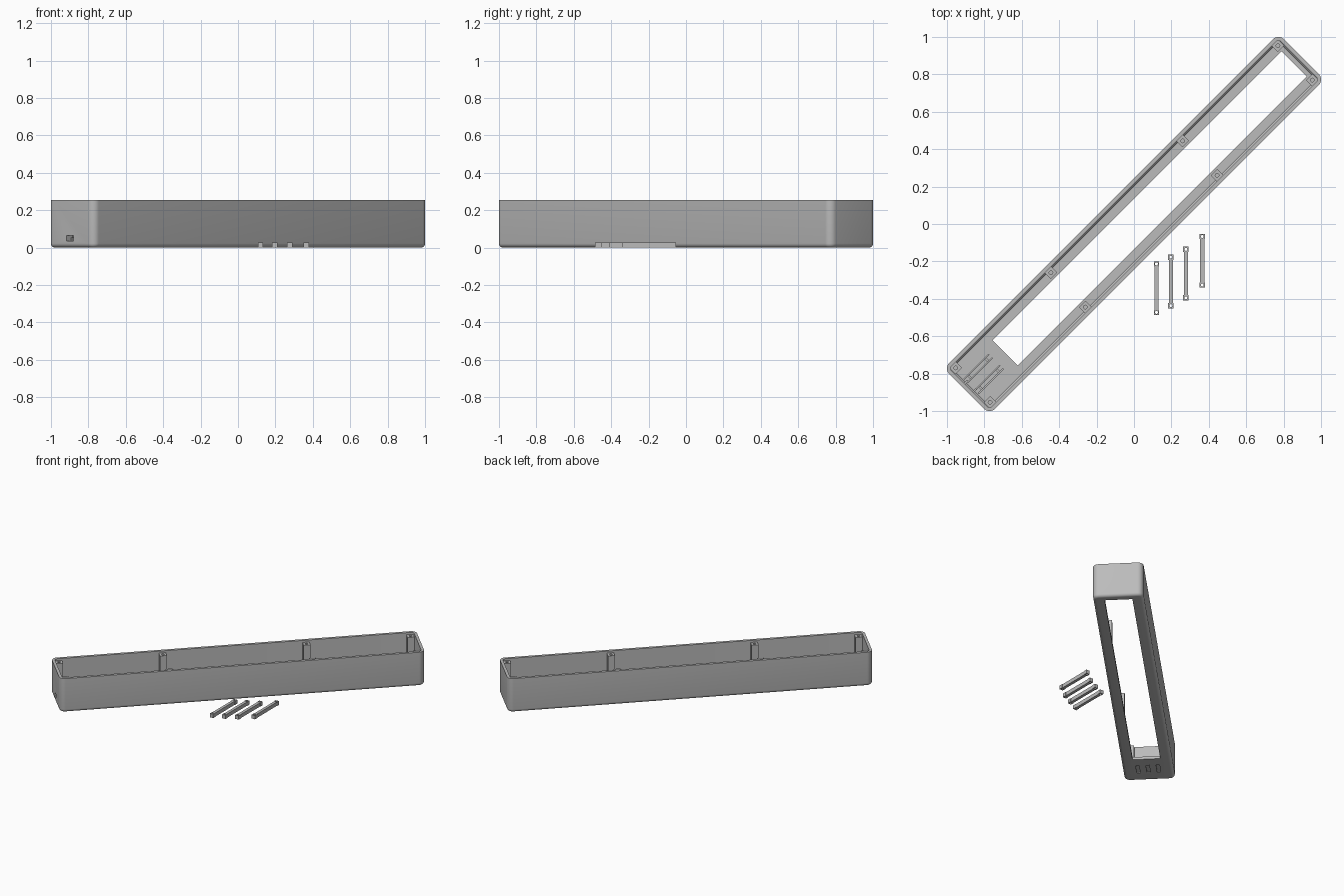
import bpy, bmesh, math
from mathutils import Matrix

cube = bpy.data.objects.get("Cube")
if cube:
    bpy.data.objects.remove(cube, do_unlink=True)

grey = bpy.data.materials.new("mid_grey")
grey.use_nodes = True
grey.diffuse_color = (0.5, 0.5, 0.5, 1)
grey.node_tree.nodes["Principled BSDF"].inputs["Base Color"].default_value = (0.5, 0.5, 0.5, 1)

TURN = math.pi / 4
HALF_L, HALF_W, HEIGHT, RADIUS = 1.265, 0.173, 0.255, 0.04
WALL, FLOOR = 0.02, 0.02


def finish(name, bm, turn=TURN):
    bmesh.ops.recalc_face_normals(bm, faces=bm.faces)
    mesh = bpy.data.meshes.new(name)
    bm.to_mesh(mesh)
    bm.free()
    mesh.materials.append(grey)
    ob = bpy.data.objects.new(name, mesh)
    ob.rotation_euler.z = turn
    bpy.context.collection.objects.link(ob)
    return ob


def box(name, lo, hi, turn=TURN):
    bm = bmesh.new()
    size = [b - a for a, b in zip(lo, hi)]
    mid = [(a + b) / 2 for a, b in zip(lo, hi)]
    bmesh.ops.create_cube(bm, size=1, matrix=Matrix.Translation(mid) @ Matrix.Diagonal((*size, 1)))
    return finish(name, bm, turn)


def pin(x, y, z, depth, radius, turn=TURN):
    bm = bmesh.new()
    bmesh.ops.create_cone(bm, cap_ends=True, segments=16, radius1=radius, radius2=radius,
                          depth=depth, matrix=Matrix.Translation((x, y, z)))
    return finish("hole_cutter", bm, turn)


def cut(target, cutters):
    bpy.context.view_layer.objects.active = target
    for c in cutters:
        c.hide_render = True
        mod = target.modifiers.new("cut", 'BOOLEAN')
        mod.operation, mod.solver, mod.object = 'DIFFERENCE', 'EXACT', c
        bpy.ops.object.modifier_apply(modifier=mod.name)
        bpy.data.objects.remove(c, do_unlink=True)


def smooth(ob):
    bpy.ops.object.select_all(action='DESELECT')
    ob.select_set(True)
    bpy.context.view_layer.objects.active = ob
    bpy.ops.object.shade_smooth_by_angle(angle=math.radians(35))


def rounded_ring(bm, inset, z, steps=8):
    r = max(RADIUS - inset, 0.006)
    cx, cy = HALF_L - inset - r, HALF_W - inset - r
    ring = []
    for q, (sx, sy) in enumerate([(1, 1), (-1, 1), (-1, -1), (1, -1)]):
        for i in range(steps + 1):
            a = (q + i / steps) * math.pi / 2
            ring.append(bm.verts.new((sx * cx + r * math.cos(a), sy * cy + r * math.sin(a), z)))
    return ring


# Open tray: rounded rings lofted up the outside and down the inside
fillet = 0.022
profile = []
for i in range(6):
    a = i / 5 * math.pi / 2
    profile.append((fillet * (1 - math.sin(a)), fillet * (1 - math.cos(a))))
profile += [(0, HEIGHT), (WALL, HEIGHT), (WALL, FLOOR + 0.012), (WALL + 0.01, FLOOR)]
bm = bmesh.new()
rings = [rounded_ring(bm, *p) for p in profile]
for low, high in zip(rings, rings[1:]):
    n = len(low)
    for i in range(n):
        j = (i + 1) % n
        bm.faces.new((low[i], low[j], high[j], high[i]))
bm.faces.new(rings[0])
bm.faces.new(rings[-1])
tray = finish("tray", bm)

# Long floor window, cable port and shallow slots under the solid floor
cutters = [box("window_cutter", (-0.975, -0.095, -0.1), (1.21, 0.095, 0.1)),
           box("port_cutter", (-1.3, -0.02, 0.035), (-1.2, 0.03, 0.065))]
for y in (-0.07, 0, 0.07):
    cutters.append(box("slot_cutter", (-1.16, y - 0.012, -0.02), (-1.06, y + 0.012, 0.006)))
cut(tray, cutters)
smooth(tray)

# Screw posts along both long walls
POST_TOP, HALF = 0.24, 0.024
for x in (-1.218, -0.498, 0.498, 1.218):
    for y in (-0.13, 0.13):
        post = box("screw_post", (x - HALF, y - HALF, FLOOR - 0.002), (x + HALF, y + HALF, POST_TOP))
        cut(post, [pin(x, y, POST_TOP, 0.16, 0.01)])
        smooth(post)

# Paired clip rails on the solid floor, with end stops
for y in (-0.04, 0.043):
    for side in (-1, 1):
        c = y + side * 0.013
        box("clip_rail", (-1.23, c - 0.004, FLOOR - 0.002), (-1.04, c + 0.004, 0.055))
    for x in (-1.2, -1.07):
        box("clip_stop", (x - 0.006, y - 0.017, FLOOR - 0.002), (x + 0.006, y + 0.017, 0.035))

# Port guides inside the end wall
for y in (-0.027, 0.037):
    box("port_guide", (-1.247, y - 0.005, FLOOR - 0.002), (-1.22, y + 0.005, 0.075))

# Four loose clamp bars, slightly waisted, drilled at both ends
LENGTH, THICK = 0.287, 0.028
h, w, neck = LENGTH / 2, THICK / 2, 0.011
quarter = [(w, h), (w, h - THICK), (neck, h - THICK)]
outline = quarter + [(x, -y) for x, y in reversed(quarter)]
outline += [(-x, -y) for x, y in outline]
for x, y in [(0.12, -0.343), (0.197, -0.307), (0.277, -0.265), (0.365, -0.196)]:
    bm = bmesh.new()
    face = bm.faces.new([bm.verts.new((x + px, y + py, 0)) for px, py in outline])
    up = bmesh.ops.extrude_face_region(bm, geom=[face])
    bmesh.ops.translate(bm, vec=(0, 0, THICK),
                        verts=[v for v in up["geom"] if isinstance(v, bmesh.types.BMVert)])
    bar = finish("clamp_bar", bm, 0)
    cut(bar, [pin(x, y + s * (h - w), w, 0.1, 0.008, 0) for s in (-1, 1)])
    smooth(bar)
